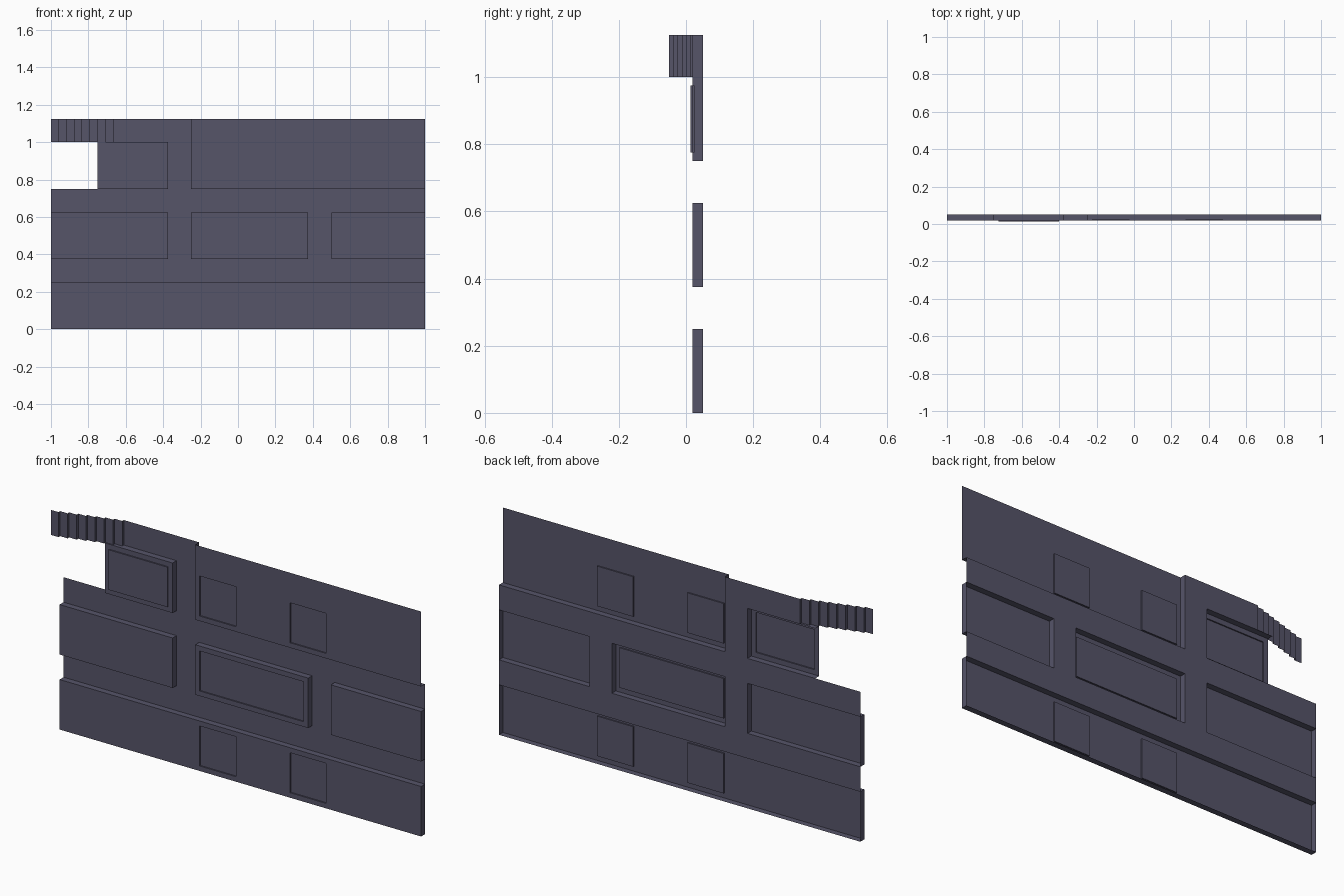
import bpy, bmesh

if "Cube" in bpy.data.objects:
    bpy.data.objects.remove(bpy.data.objects["Cube"])

FRONT, BACK = 0.019, 0.05      # brick faces and mortar sheet
DEEP = 0.0063                  # depth of the small panels

mat = bpy.data.materials.new("slate_grey")
mat.diffuse_color = (0.093, 0.089, 0.141, 1)
mat.use_nodes = True
mat.node_tree.nodes["Principled BSDF"].inputs["Base Color"].default_value = mat.diffuse_color


def quad(bm, pts):
    bm.faces.new([bm.verts.new(p) for p in pts])


def panel(bm, x0, x1, z0, z1, y):
    quad(bm, [(x0, y, z0), (x1, y, z0), (x1, y, z1), (x0, y, z1)])


def wall_x(bm, x, z0, z1, y0, y1):
    quad(bm, [(x, y0, z0), (x, y1, z0), (x, y1, z1), (x, y0, z1)])


def wall_z(bm, z, x0, x1, y0, y1):
    quad(bm, [(x0, y0, z), (x1, y0, z), (x1, y1, z), (x0, y1, z)])


def finish(bm, name):
    bmesh.ops.remove_doubles(bm, verts=bm.verts, dist=1e-5)
    bmesh.ops.recalc_face_normals(bm, faces=bm.faces)
    if sum(f.normal.y * f.calc_area() for f in bm.faces) > 0:
        bmesh.ops.reverse_faces(bm, faces=bm.faces)
    me = bpy.data.meshes.new(name)
    bm.to_mesh(me)
    bm.free()
    me.materials.append(mat)
    bpy.context.collection.objects.link(bpy.data.objects.new(name, me))


def brick(name, x0, x1, z0, z1, walls, insets=(), zi=None, d=DEEP):
    """Open-backed brick; walls holds any of L R T B; insets are x ranges."""
    bm = bmesh.new()
    xs = sorted({x0, x1, *[v for r in insets for v in r]})
    zs = sorted({z0, z1, *(zi or ())})
    for a, b in zip(xs, xs[1:]):
        for c, e in zip(zs, zs[1:]):
            if (a, b) in insets and (c, e) == zi:
                panel(bm, a, b, c, e, FRONT + d)
                for x in (a, b):
                    wall_x(bm, x, c, e, FRONT, FRONT + d)
                for z in (c, e):
                    wall_z(bm, z, a, b, FRONT, FRONT + d)
            else:
                panel(bm, a, b, c, e, FRONT)
        for key, z in (("B", z0), ("T", z1)):
            if key in walls:
                wall_z(bm, z, a, b, FRONT, BACK)
    for key, x in (("L", x0), ("R", x1)):
        if key in walls:
            for c, e in zip(zs, zs[1:]):
                wall_x(bm, x, c, e, FRONT, BACK)
    finish(bm, name)


# Bricks, row by row
squares = [(-0.225, -0.025), (0.275, 0.475)]
brick("bottom_course", -1, 1, 0, 0.25, "LRTB", squares, (0.025, 0.225))
brick("middle_brick_left", -1, -0.375, 0.375, 0.625, "LRTB")
brick("middle_brick_centre", -0.25, 0.375, 0.375, 0.625, "LRTB",
      [(-0.225, 0.35)], (0.4, 0.6))
brick("middle_brick_right", 0.5, 1, 0.375, 0.625, "LRTB")
brick("top_brick_left", -0.75, -0.375, 0.75, 1.0, "RTB",
      [(-0.725, -0.4)], (0.775, 0.975), -DEEP)
brick("top_course_right", -0.25, 1, 0.75, 1.125, "LB", squares, (0.775, 0.975))

# Mortar sheet behind the bricks
bm = bmesh.new()
for r in [(-1, 1, 0.25, 0.375), (-0.375, -0.25, 0.375, 0.625),
          (0.375, 0.5, 0.375, 0.625), (-1, 1, 0.625, 0.75),
          (-0.375, -0.25, 0.75, 1.0), (-2 / 3, -0.25, 1.0, 1.125)]:
    panel(bm, *r, BACK)
finish(bm, "mortar")

# Stepped strip coming forward at the top left
bm = bmesh.new()
w, s = 1 / 24, 0.0125
for k in range(8):
    x, y = -2 / 3 - k * w, BACK - k * s
    wall_x(bm, x, 1.0, 1.125, y - s, y)
    panel(bm, x - w, x, 1.0, 1.125, y - s)
finish(bm, "stepped_strip")
